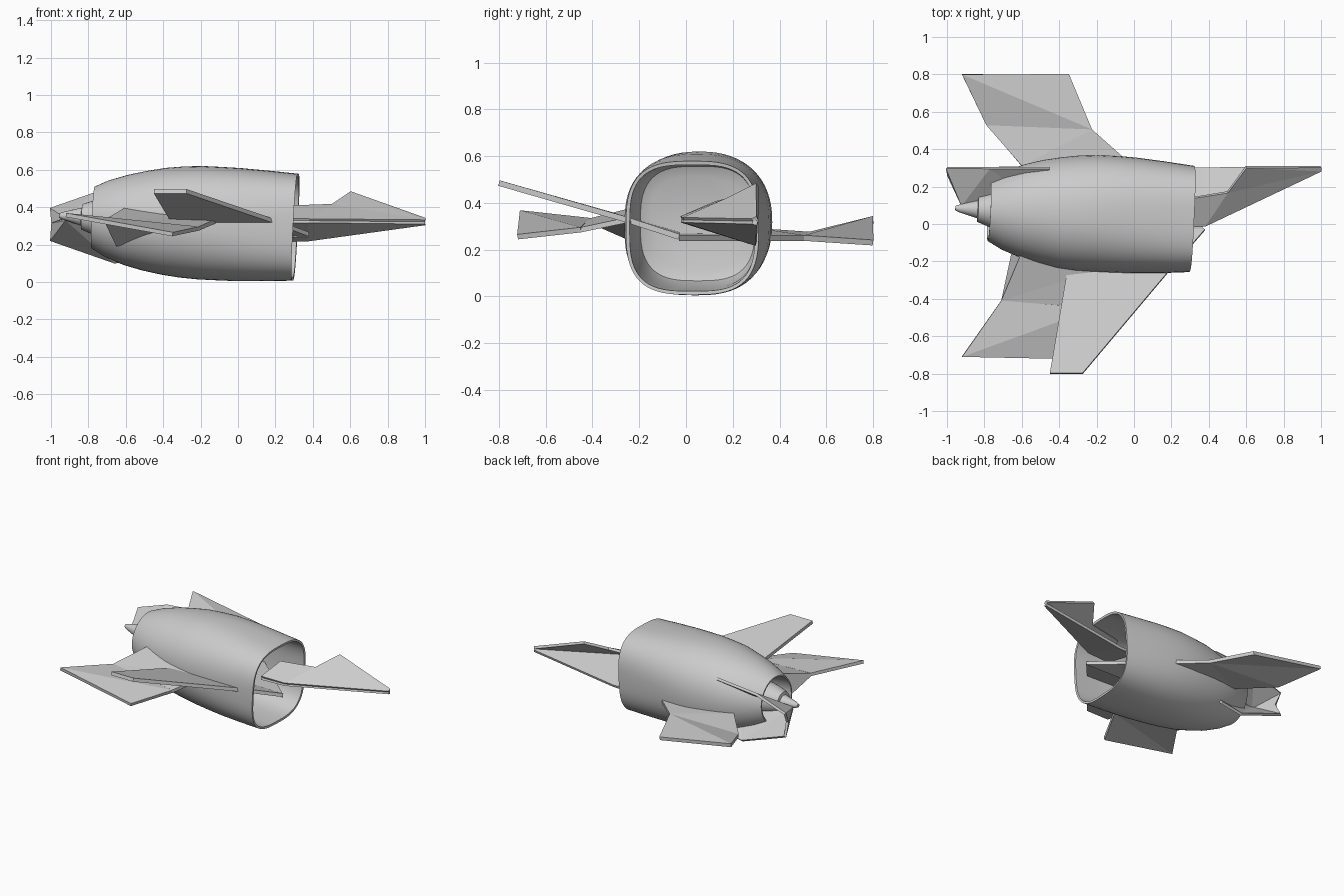
import bpy, bmesh, math


def finish(bm, name, smooth=None):
    bmesh.ops.recalc_face_normals(bm, faces=bm.faces)
    me = bpy.data.meshes.new(name)
    bm.to_mesh(me)
    bm.free()
    ob = bpy.data.objects.new(name, me)
    bpy.context.collection.objects.link(ob)
    if smooth:
        bpy.ops.object.select_all(action='DESELECT')
        ob.select_set(True)
        bpy.context.view_layer.objects.active = ob
        bpy.ops.object.shade_smooth_by_angle(angle=math.radians(smooth))
    return ob


def loft(name, sections, n=64):
    """Superellipse sections (x, y, z, ry, rz, exponent), square to the tilted axis."""
    bm = bmesh.new()
    rings = []
    for x, cy, cz, ry, rz, e in sections:
        ring = []
        for i in range(n):
            a = 2 * math.pi * i / n
            c, s = math.cos(a), math.sin(a)
            dy = ry * math.copysign(abs(c) ** (2 / e), c)
            dz = rz * math.copysign(abs(s) ** (2 / e), s)
            ring.append(bm.verts.new((x + 0.045 * dy + 0.052 * dz, cy + dy, cz + dz)))
        rings.append(ring)
    for r0, r1 in zip(rings, rings[1:]):
        for i in range(n):
            j = (i + 1) % n
            bm.faces.new((r0[i], r0[j], r1[j], r1[i]))
    bm.faces.new(rings[0])
    bm.faces.new(rings[-1])
    return finish(bm, name, 35)


def plate(name, pts, faces, thick=0.02):
    """Flat-faced panel made from outline points, given thickness."""
    bm = bmesh.new()
    vs = [bm.verts.new(p) for p in pts]
    for f in faces:
        bm.faces.new([vs[i] for i in f])
    ob = finish(bm, name)
    mod = ob.modifiers.new("thickness", 'SOLIDIFY')
    mod.thickness = thick
    mod.offset = 0
    return ob


# Nacelle shell: inner duct, front lip, outer skin, rear lip, rear recess
loft("nacelle", [
    (-0.16, .05, .312, .20, .20, 3),
    (-0.14, .05, .312, .245, .245, 3),
    (-0.08, .05, .31, .262, .262, 3),
    (0.15, .035, .30, .266, .268, 3),
    (0.305, .027, .293, .268, .27, 3.2),
    (0.307, .027, .293, .284, .286, 3),
    (0.15, .036, .300, .299, .295, 2.7),
    (0.0, .046, .307, .309, .302, 2.5),
    (-0.1, .052, .312, .312, .303, 2.4),
    (-0.2, .057, .317, .312, .303, 2.3),
    (-0.3, .059, .321, .308, .297, 2.2),
    (-0.4, .061, .325, .296, .285, 2.2),
    (-0.5, .066, .328, .276, .266, 2.1),
    (-0.6, .070, .332, .248, .241, 2.1),
    (-0.7, .072, .339, .208, .205, 2),
    (-0.775, .074, .345, .165, .165, 2),
    (-0.775, .074, .345, .156, .156, 2),
    (-0.62, .072, .335, .15, .15, 2),
])

# Stepped tail cone
loft("tail_cone", [
    (-0.60, .070, .335, .13, .13, 2),
    (-0.77, .076, .345, .092, .092, 2),
    (-0.835, .079, .349, .068, .068, 2),
    (-0.838, .079, .349, .048, .048, 2),
    (-0.93, .083, .354, .022, .022, 2),
    (-0.955, .085, .355, .012, .012, 2),
], 32)

# Straight swept wing on the front side, running into the duct
plate("swept_wing", [
    (-.45, -.8, .485), (-.275, -.8, .485), (.18, -.26, .33),
    (.38, -.03, .255), (-.3, -.03, .265), (-.36, -.27, .335)],
    [(0, 1, 2, 5), (5, 2, 3, 4)], 0.024)

# Cranked wing on the back side, meeting the swept wing at the duct centre
plate("back_cranked_wing", [
    (-.92, .8, .332), (-.35, .8, .23), (-.225, .505, .25),
    (.38, -.03, .25), (-.3, -.03, .26), (-.6, .31, .28), (-.79, .53, .265)],
    [(0, 1, 2), (0, 2, 6), (6, 2, 5), (2, 3, 4, 5)], 0.024)

# Cranked wing on the front side: outer panel plus a thick wedge root
plate("front_cranked_wing_tip", [
    (-.92, -.71, .358), (-.35, -.72, .255), (-.21, -.45, .285), (-.71, -.41, .325)],
    [(0, 1, 2), (0, 2, 3)], 0.022)
bm = bmesh.new()
v = [bm.verts.new(p) for p in (
    (-.71, -.41, .335), (-.21, -.45, .296), (-.1, -.22, .345), (-.6, -.15, .40),
    (-.71, -.41, .313), (-.21, -.45, .274), (-.1, -.22, .322), (-.65, -.13, .19))]
for f in ((0, 1, 2), (0, 2, 3), (4, 6, 5), (4, 7, 6), (0, 4, 5, 1),
          (1, 5, 6, 2), (2, 6, 7, 3), (3, 7, 4, 0)):
    bm.faces.new([v[i] for i in f])
finish(bm, "front_cranked_wing_root")

# Intake fin: upper and lower panels flaring from one spine
plate("intake_fin_upper", [
    (.2, -.02, .335), (.38, -.01, .33), (1, .285, .325), (1, .305, .335),
    (.6, .305, .478), (.5, .17, .41), (.25, .13, .40)],
    [(0, 1, 5, 6), (1, 2, 5), (2, 3, 4), (2, 4, 5)], 0.018)
plate("intake_fin_lower", [
    (.2, -.02, .325), (.38, -.01, .325), (1, .285, .318), (1, .305, .312),
    (.37, .30, .225), (.25, .30, .225)],
    [(0, 1, 4, 5), (1, 2, 4), (2, 3, 4)], 0.018)

# Tail fin: the same flared pair at the rear
for name, tip, mid, root in (
        ("tail_fin_upper", (-1, .30, .39), (-.77, .30, .47), (-.45, .30, .50)),
        ("tail_fin_lower", (-1, .30, .225), (-.66, .30, .105), (-.5, .30, .13))):
    plate(name, [(-.92, .10, .335), (-.99, .26, .315), tip, mid, root, (-.5, .10, .335)],
          [(0, 1, 2), (0, 2, 3), (0, 3, 5), (3, 4, 5)], 0.018)
